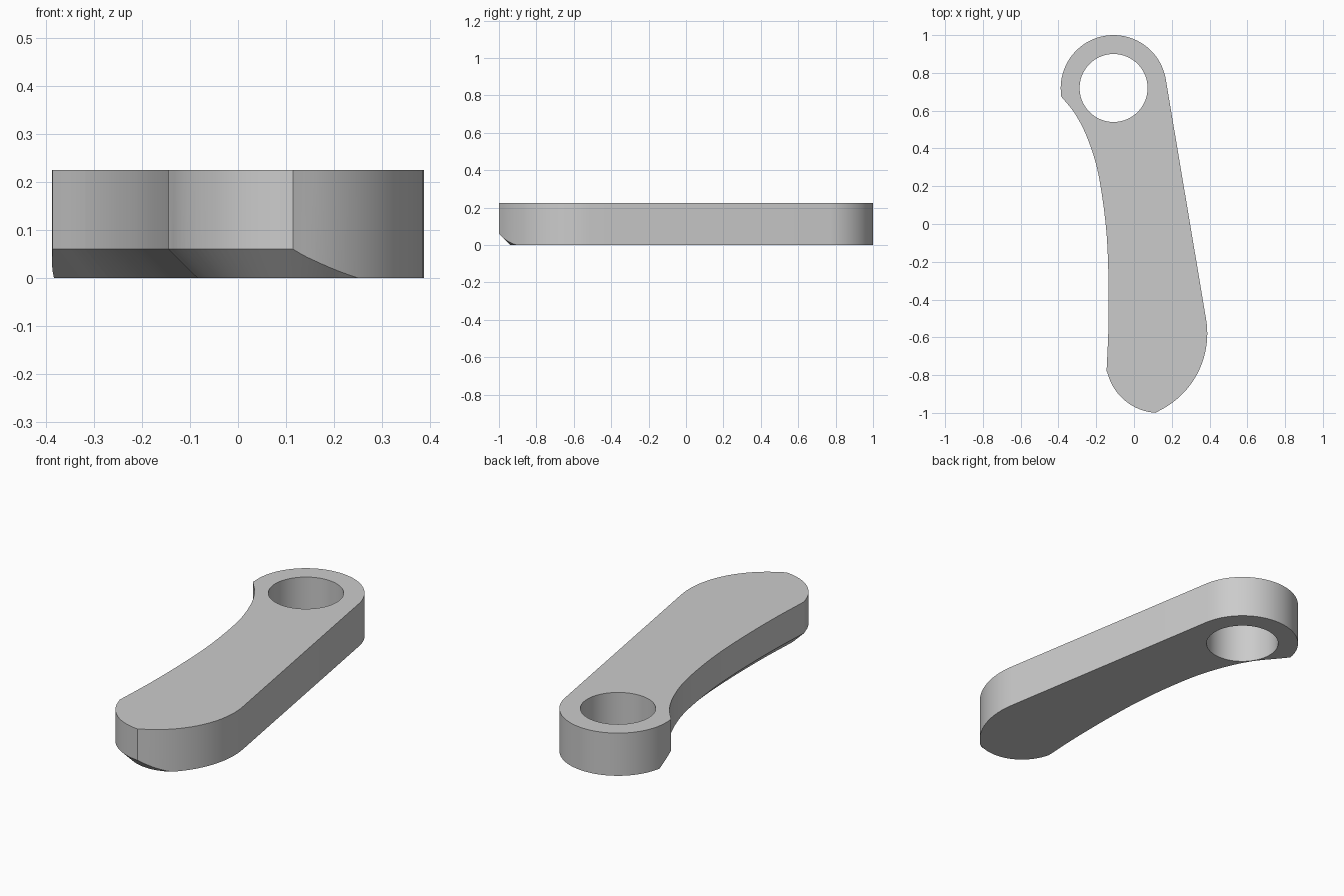
import bpy, bmesh, math
from mathutils import Vector
from mathutils.geometry import interpolate_bezier

if "Cube" in bpy.data.objects:
    bpy.data.objects.remove(bpy.data.objects["Cube"], do_unlink=True)

HEIGHT = 0.225
CHAMFER = 0.06
HEAD = Vector((-0.108, 0.72))
NOSE = Vector((0.132, -0.719))
CHEEK = Vector((-0.067, -0.58))


def arc(centre, radius, start, end, steps):
    angles = [math.radians(start + (end - start) * i / steps) for i in range(steps + 1)]
    return [centre + radius * Vector((math.cos(a), math.sin(a))) for a in angles]


def smooth_curve(points, steps):
    """Smooth curve passing through every given point."""
    pts = [Vector(p) for p in points]
    ends = [2 * pts[0] - pts[1]] + pts + [2 * pts[-1] - pts[-2]]
    out = [pts[0]]
    for i in range(1, len(pts)):
        a, b, c, d = ends[i - 1:i + 3]
        span = interpolate_bezier(b.to_3d(), (b + (c - a) / 6).to_3d(),
                                  (c - (d - b) / 6).to_3d(), c.to_3d(), steps + 1)
        out += [p.to_2d() for p in span[1:]]
    return out


def offset(path, distance):
    """Shift an open path to its left with mitred corners."""
    dirs = [(b - a).normalized() for a, b in zip(path, path[1:])]
    out = []
    for i, p in enumerate(path):
        d1, d2 = dirs[max(i - 1, 0)], dirs[min(i, len(dirs) - 1)]
        n1, n2 = Vector((-d1.y, d1.x)), Vector((-d2.y, d2.x))
        out.append(p + distance * (n1 + n2) / (1 + n1.dot(n2)))
    return out


def loft(name, rings):
    """Solid skinned through closed rings of 3D points."""
    bm = bmesh.new()
    loops = [[bm.verts.new(p) for p in ring] for ring in rings]
    n = len(loops[0])
    for low, high in zip(loops, loops[1:]):
        for i in range(n):
            j = (i + 1) % n
            bm.faces.new((low[i], low[j], high[j], high[i]))
    bm.faces.new(loops[0])
    bm.faces.new(loops[-1])
    bmesh.ops.recalc_face_normals(bm, faces=bm.faces)
    mesh = bpy.data.meshes.new(name)
    bm.to_mesh(mesh)
    bm.free()
    obj = bpy.data.objects.new(name, mesh)
    bpy.context.collection.objects.link(obj)
    return obj


def cut(target, cutter):
    cutter.hide_render = True
    mod = target.modifiers.new("cut", "BOOLEAN")
    mod.operation = "DIFFERENCE"
    mod.solver = "EXACT"
    mod.object = cutter
    bpy.context.view_layer.objects.active = target
    bpy.ops.object.modifier_apply(modifier=mod.name)
    bpy.data.objects.remove(cutter, do_unlink=True)


def flat_ring(points, z):
    return [(p.x, p.y, z) for p in points]


# Plan outline: round head, hollow side, nose and rounded cheek
side = smooth_curve([(-0.387, 0.677), (-0.31, 0.58), (-0.245, 0.45), (-0.19, 0.27),
                     (-0.15, 0), (-0.136, -0.25), (-0.135, -0.53), (-0.145, -0.778)], 8)
outline = (arc(HEAD, 0.28, 9.5, 188.8, 48)[:-1] + side
           + arc(NOSE, 0.281, 191.8, 266.5, 20)[1:]
           + arc(CHEEK, 0.455, -66.4, 9.5, 24)[1:])
arm = loft("lever_arm", [flat_ring(outline, 0), flat_ring(outline, HEIGHT)])

# Bottom chamfer along the hollow side and nose
lead = side[0] + (side[0] - side[1]).normalized() * 0.15
path = [lead] + side + arc(NOSE, 0.281, 191.8, 310, 32)[1:]
corners = [(CHAMFER + 0.01, -0.01), (-0.08, -0.01), (-0.08, CHAMFER + 0.08)]
lines = [flat_ring(offset(path, inset), z) for inset, z in corners]
cut(arm, loft("chamfer_cutter", list(zip(*lines))))

# Round through hole in the head
hole = arc(HEAD, 0.18, 0, 360, 72)[:-1]
cut(arm, loft("hole_cutter", [flat_ring(hole, -0.1), flat_ring(hole, HEIGHT + 0.1)]))

# Plain grey finish
grey = bpy.data.materials.new("plain_grey")
grey.use_nodes = True
colour = (0.6, 0.6, 0.6, 1)
grey.diffuse_color = colour
grey.node_tree.nodes["Principled BSDF"].inputs["Base Color"].default_value = colour
arm.data.materials.clear()
arm.data.materials.append(grey)

bpy.ops.object.select_all(action="DESELECT")
arm.select_set(True)
bpy.context.view_layer.objects.active = arm
bpy.ops.object.shade_smooth_by_angle(angle=math.radians(12))
